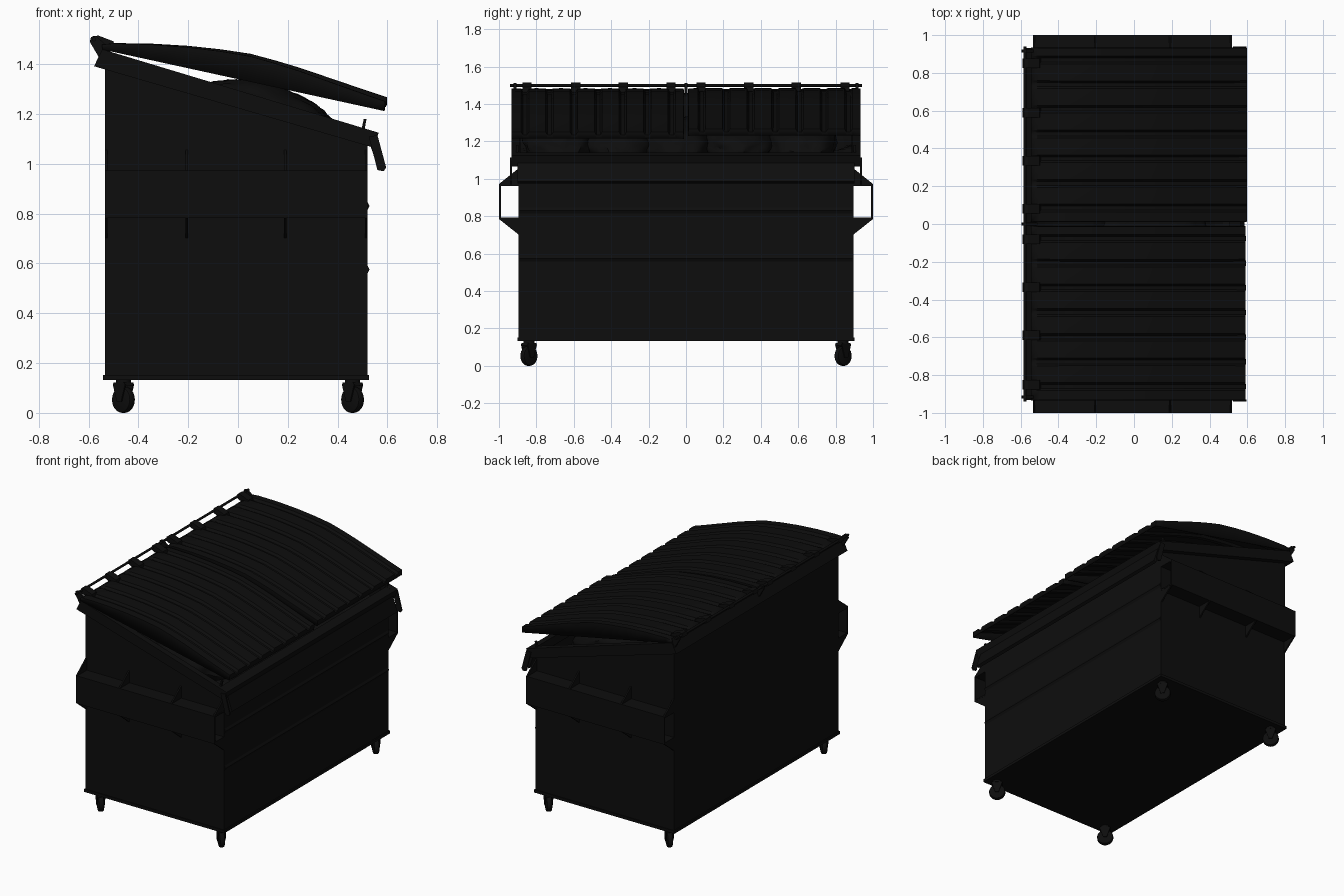
import bpy, bmesh, math, random
from mathutils import Vector, Matrix, noise

random.seed(4)
cube = bpy.data.objects.get("Cube")
if cube:
    bpy.data.objects.remove(cube, do_unlink=True)

COL = (0.004, 0.004, 0.004, 1)
black = bpy.data.materials.new("black_paint")
black.diffuse_color = COL
black.use_nodes = True
bsdf = next(n for n in black.node_tree.nodes if n.type == 'BSDF_PRINCIPLED')
bsdf.inputs["Base Color"].default_value = COL


def finish(name, bm, smooth=False):
    bmesh.ops.recalc_face_normals(bm, faces=bm.faces)
    me = bpy.data.meshes.new(name)
    bm.to_mesh(me)
    bm.free()
    ob = bpy.data.objects.new(name, me)
    bpy.context.collection.objects.link(ob)
    me.materials.append(black)
    if smooth:
        bpy.ops.object.select_all(action='DESELECT')
        ob.select_set(True)
        bpy.context.view_layer.objects.active = ob
        bpy.ops.object.shade_smooth_by_angle(angle=math.radians(35))
    return ob


def add_prism(bm, pts, a, b, axis='Y'):
    """Extrude a profile: (x, z) along y, or (y, z) along x."""
    place = (lambda p, t: (p[0], t, p[1])) if axis == 'Y' else (lambda p, t: (t, p[0], p[1]))
    lo = [bm.verts.new(place(p, a)) for p in pts]
    hi = [bm.verts.new(place(p, b)) for p in pts]
    bm.faces.new(lo)
    bm.faces.new(hi[::-1])
    for i in range(len(pts)):
        j = (i + 1) % len(pts)
        bm.faces.new((lo[i], hi[i], hi[j], lo[j]))


def prism(name, pts, a, b, axis='Y'):
    bm = bmesh.new()
    add_prism(bm, pts, a, b, axis)
    return finish(name, bm)


def box(name, x0, x1, y0, y1, z0, z1):
    return prism(name, [(x0, z0), (x1, z0), (x1, z1), (x0, z1)], y0, y1)


def cylinder(bm, r, depth, mat, seg=24):
    bmesh.ops.create_cone(bm, cap_ends=True, segments=seg, radius1=r, radius2=r,
                          depth=depth, matrix=mat)


# Open bin with sloped top
bm = bmesh.new()
add_prism(bm, [(-0.535, 0.14), (0.52, 0.14), (0.52, 1.10), (-0.535, 1.425)], -0.895, 0.895)
bmesh.ops.recalc_face_normals(bm, faces=bm.faces)
top = [f for f in bm.faces if f.normal.z > 0.5]
bmesh.ops.delete(bm, geom=top, context='FACES_ONLY')
body = finish("bin_body", bm)
wall = body.modifiers.new("wall", 'SOLIDIFY')
wall.thickness = 0.015
box("base_flange", -0.542, 0.527, -0.902, 0.902, 0.133, 0.152)

# Rim around the opening
for s, side in ((-1, "right"), (1, "left")):
    prism("rim_side_" + side, [(-0.545, 1.46), (-0.578, 1.392), (0.545, 1.065), (0.565, 1.125)],
          s * 0.89, s * 0.932)
prism("rim_front", [(0.505, 1.08), (0.545, 1.065), (0.565, 1.125), (0.505, 1.142)], -0.932, 0.932)
prism("rim_back", [(-0.578, 1.392), (-0.52, 1.38), (-0.52, 1.45), (-0.545, 1.46)], -0.932, 0.932)

# Front lip hanging under the rim, with end arms and pegs
prism("front_lip", [(0.525, 1.09), (0.55, 1.09), (0.585, 0.985), (0.567, 0.975)], -0.90, 0.90)
for s, side in ((-1, "right"), (1, "left")):
    prism("lip_arm_" + side, [(0.525, 1.11), (0.56, 1.115), (0.595, 0.985), (0.585, 0.97), (0.56, 0.975)],
          s * 0.93, s * 0.94)
    prism("rim_peg_" + side, [(0.492, 1.12), (0.505, 1.12), (0.516, 1.18), (0.505, 1.18)],
          s * 0.895, s * 0.91)

# Shallow horizontal creases on the front panel
for i, z in enumerate((0.575, 0.83)):
    prism(f"panel_crease_{i + 1}", [(0.518, z - 0.02), (0.528, z), (0.518, z + 0.02)], -0.89, 0.89)

# Fork pockets with gussets on both ends
for s, side in ((-1, "right"), (1, "left")):
    box("pocket_outer_" + side, -0.535, 0.52, s * 0.99, s * 1.0, 0.785, 0.972)
    box("pocket_top_" + side, -0.535, 0.52, s * 0.89, s * 1.0, 0.963, 0.973)
    box("pocket_bottom_" + side, -0.535, 0.52, s * 0.89, s * 1.0, 0.783, 0.793)
    bm = bmesh.new()
    for x in (-0.53, -0.205, 0.19, 0.514):
        for z_in, z_out in ((1.06, 0.972), (0.698, 0.785)):
            add_prism(bm, [(s * 0.89, z_in), (s * 0.89, z_out), (s * 1.0, z_out)],
                      x - 0.005, x + 0.005, 'X')
    finish("pocket_gussets_" + side, bm)

# Arched, ribbed lids
ARCH = [(-0.545, 1.476), (-0.5, 1.481), (-0.35, 1.479), (-0.2, 1.470), (-0.07, 1.456), (0.05, 1.438),
        (0.15, 1.411), (0.25, 1.381), (0.35, 1.347), (0.45, 1.313), (0.53, 1.286), (0.595, 1.265)]


def lid(name, y0, y1, drop, shorten):
    ribs = 7
    pitch = (y1 - y0) / ribs
    section = [(y0, None)]
    for i in range(ribs):
        for t, d in ((0.0, 0.0), (0.36, 0.0), (0.44, -0.016), (0.62, -0.016), (0.70, 0.0)):
            section.append((y0 + (i + t) * pitch, d))
    section += [(y1, 0.0), (y1, None)]
    bm = bmesh.new()
    rows = []
    for k, (x, z) in enumerate(ARCH):
        low = 1.45 + (x + 0.5) * (1.23 - 1.45) / 1.085
        fade = 0 if k == 0 else 1
        dz = -drop * (x + 0.545)
        xx = x - shorten * (x + 0.545)
        rows.append([bm.verts.new((xx, y, (low if d is None else z + d * fade) + dz))
                     for y, d in section])
    # Short turned-down lip at the free edge
    rows.append([bm.verts.new((v.co.x - 0.002, v.co.y, 1.232 - drop * 1.14)) for v in rows[-1]])
    for a, b in zip(rows, rows[1:]):
        for i in range(len(a) - 1):
            bm.faces.new((a[i], b[i], b[i + 1], a[i + 1]))
    bmesh.ops.remove_doubles(bm, verts=bm.verts, dist=0.0005)
    ob = finish(name, bm, True)
    m = ob.modifiers.new("sheet", 'SOLIDIFY')
    m.thickness = 0.008
    m.offset = 0


lid("lid_left", 0.015, 0.93, 0.0, 0.0)
lid("lid_right", -0.93, -0.015, 0.014, 0.006)

# Hinge rod, lid lugs and rod brackets
bm = bmesh.new()
cylinder(bm, 0.008, 1.88, Matrix.Translation((-0.578, 0, 1.5)) @ Matrix.Rotation(math.pi / 2, 4, 'X'), 12)
finish("hinge_rod", bm, True)
bm = bmesh.new()
for y in (0.08, 0.335, 0.59, 0.85):
    for s in (-1, 1):
        add_prism(bm, [(-0.59, 1.488), (-0.582, 1.513), (-0.56, 1.515), (-0.5, 1.492),
                       (-0.49, 1.455), (-0.545, 1.465)], s * y - 0.025, s * y + 0.025)
finish("hinge_lugs", bm)
bm = bmesh.new()
for y in (-0.915, 0, 0.915):
    add_prism(bm, [(-0.595, 1.49), (-0.59, 1.51), (-0.57, 1.513), (-0.51, 1.46), (-0.53, 1.42), (-0.56, 1.43)],
              y - 0.008, y + 0.008)
finish("hinge_brackets", bm)

# Casters, swivelled diagonally
for cx, cy, label in ((0.46, -0.84, "front_right"), (0.46, 0.84, "front_left"),
                      (-0.46, -0.84, "back_right"), (-0.46, 0.84, "back_left")):
    place = Matrix.Translation((cx, cy, 0)) @ Matrix.Rotation(math.radians(-45), 4, 'Z')
    bm = bmesh.new()
    cylinder(bm, 0.053, 0.034, Matrix.Translation((0, 0, 0.053)) @ Matrix.Rotation(math.pi / 2, 4, 'X'))
    rim = [e for e in bm.edges if abs(e.verts[0].co.y - e.verts[1].co.y) < 1e-5]
    bmesh.ops.bevel(bm, geom=rim, offset=0.009, segments=2, affect='EDGES', profile=0.5)
    bm.transform(place)
    finish("caster_wheel_" + label, bm, True)
    bm = bmesh.new()
    for s in (-1, 1):
        add_prism(bm, [(-0.012, 0.045), (0.012, 0.045), (0.035, 0.115), (-0.035, 0.115)], s * 0.02, s * 0.026)
    add_prism(bm, [(-0.035, 0.11), (0.035, 0.11), (0.03, 0.122), (-0.03, 0.122)], -0.026, 0.026)
    cylinder(bm, 0.03, 0.02, Matrix.Translation((0, 0, 0.127)), 16)
    bm.transform(place)
    finish("caster_fork_" + label, bm)

# Rubbish filling the bin, and bags piled on it
bm = bmesh.new()
bmesh.ops.create_grid(bm, x_segments=24, y_segments=40, size=1)
for v in bm.verts:
    x, y = v.co.x * 0.515, v.co.y * 0.885
    v.co = (x, y, 1.16 - 0.3 * x + 0.05 * noise.noise(Vector((x * 6, y * 6, 0))))
finish("rubbish_fill", bm)
for i, y in enumerate((-0.68, -0.36, -0.05, 0.28, 0.62)):
    bm = bmesh.new()
    bmesh.ops.create_icosphere(bm, subdivisions=4, radius=1)
    size = random.uniform(0.92, 1.0)
    for v in bm.verts:
        n = noise.noise(v.co * 2.5 + Vector((i * 7, 0, 0)))
        v.co *= 0.95 + 0.1 * n - 0.05 * abs(noise.noise(v.co * 6))
    bm.transform(Matrix.Translation((0.12, y, 1.195)) @ Matrix.Rotation(0.3, 4, 'Y')
                 @ Matrix.Diagonal((0.32 * size, 0.2, 0.135 * size, 1)))
    finish(f"rubbish_bag_{i + 1}", bm, True)
